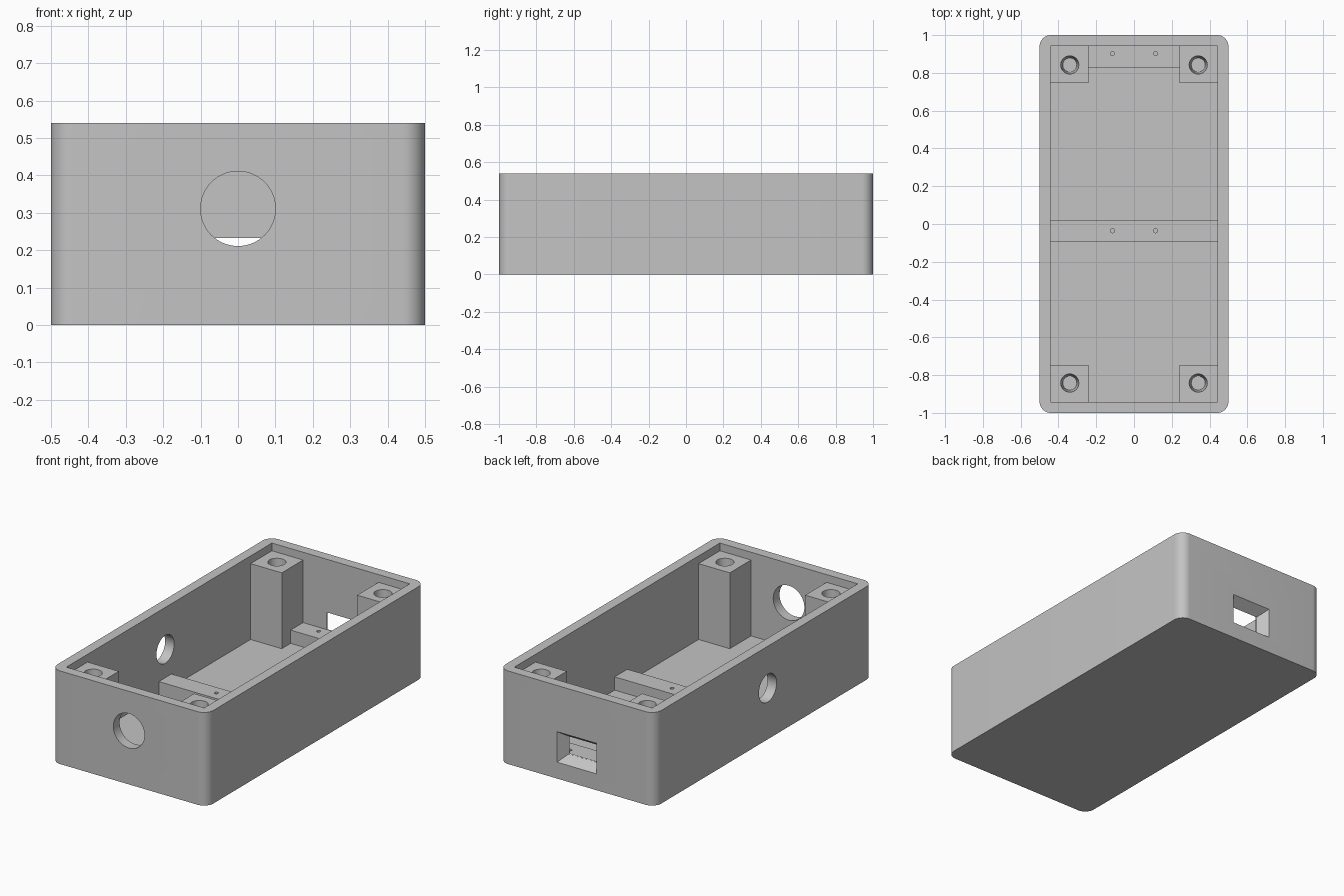
import bpy, bmesh, math
from mathutils import Matrix

cube = bpy.data.objects.get("Cube")
if cube:
    bpy.data.objects.remove(cube, do_unlink=True)

grey = bpy.data.materials.new("plain grey")
grey.use_nodes = True
colour = (0.55, 0.55, 0.55, 1)
grey.diffuse_color = colour
grey.node_tree.nodes["Principled BSDF"].inputs["Base Color"].default_value = colour

HEIGHT, FLOOR, IN_X, IN_Y = 0.54, 0.055, 0.442, 0.942
POST_TOP, BAR_TOP = 0.495, 0.132


def make(name, bm):
    mesh = bpy.data.meshes.new(name)
    bmesh.ops.recalc_face_normals(bm, faces=bm.faces)
    bm.to_mesh(mesh)
    bm.free()
    mesh.materials.append(grey)
    ob = bpy.data.objects.new(name, mesh)
    bpy.context.collection.objects.link(ob)
    return ob


def box(name, lo, hi, round_radius=0):
    bm = bmesh.new()
    bmesh.ops.create_cube(bm, size=1)
    for v in bm.verts:
        v.co = [(a + b) / 2 + c * (b - a) for a, b, c in zip(lo, hi, v.co)]
    if round_radius:
        upright = [e for e in bm.edges
                   if abs(e.verts[0].co.z - e.verts[1].co.z) > 0.1]
        bmesh.ops.bevel(bm, geom=upright, offset=round_radius, segments=12,
                        profile=0.5, affect='EDGES')
    return make(name, bm)


def rod(name, centre, r_low, r_high, depth, axis='Z', sides=48):
    bm = bmesh.new()
    bmesh.ops.create_cone(bm, cap_ends=True, segments=sides, radius1=r_low,
                          radius2=r_high, depth=depth)
    turn = Matrix() if axis == 'Z' else Matrix.Rotation(
        math.pi / 2, 4, 'Y' if axis == 'X' else 'X')
    bm.transform(Matrix.Translation(centre) @ turn)
    return make(name, bm)


def cut(ob, cutters):
    for c in cutters:
        c.hide_render = True
        mod = ob.modifiers.new("cut", 'BOOLEAN')
        mod.operation, mod.solver, mod.object = 'DIFFERENCE', 'EXACT', c
    bpy.context.view_layer.update()
    evaluated = ob.evaluated_get(bpy.context.evaluated_depsgraph_get())
    mesh = bpy.data.meshes.new_from_object(evaluated)
    ob.modifiers.clear()
    ob.data = mesh
    for c in cutters:
        bpy.data.objects.remove(c, do_unlink=True)


# Flared connector window through the back wall
def window_cutter():
    bm = bmesh.new()
    rings = []
    slope = 0.04 / (1 - IN_Y)
    for y in (IN_Y - 0.01, IN_Y, 1.01):
        grow = max(0, y - IN_Y) * slope
        x, low, high = 0.087 + grow, 0.135 - grow, 0.232 + grow
        rings.append([bm.verts.new((sx * x, y, z)) for sx, z in
                      ((-1, low), (1, low), (1, high), (-1, high))])
    for a, b in zip(rings, rings[1:]):
        for i in range(4):
            j = (i + 1) % 4
            bm.faces.new((a[i], a[j], b[j], b[i]))
    bm.faces.new(rings[0])
    bm.faces.new(rings[-1])
    return make("window_cutter", bm)


# Open case with rounded upright corners and wall openings
case = box("case", (-0.5, -1, 0), (0.5, 1, HEIGHT), 0.06)
cut(case, [
    box("cavity", (-IN_X, -IN_Y, FLOOR), (IN_X, IN_Y, 1)),
    rod("front_hole", (0, -0.97, 0.311), 0.1, 0.1, 0.2, 'Y', 64),
    rod("large_side_hole", (-0.47, -0.035, 0.297), 0.081, 0.081, 0.2, 'X'),
    rod("small_side_hole", (-0.47, -0.255, 0.297), 0.072, 0.072, 0.2, 'X'),
    window_cutter(),
])
parts = [case]

# Corner screw posts with tapered holes
for sx, side in ((-1, "right"), (1, "left")):
    for sy, end in ((-1, "front"), (1, "back")):
        xs = sorted((sx * 0.242, sx * (IN_X + 0.01)))
        ys = sorted((sy * 0.747, sy * (IN_Y + 0.01)))
        post = box(f"{end}_{side}_post", (xs[0], ys[0], FLOOR - 0.01),
                   (xs[1], ys[1], POST_TOP))
        cut(post, [rod("screw_hole", (sx * 0.34, sy * 0.842, POST_TOP - 0.1),
                       0.037, 0.048, 0.2)])
        parts.append(post)

# Low mounting bars with pilot holes
for name, x, y0, y1, hole_y in (("back_bar", 0.245, 0.828, IN_Y + 0.005, 0.902),
                                ("middle_bar", IN_X + 0.01, -0.094, 0.022, -0.036)):
    bar = box(name, (-x, y0, FLOOR - 0.01), (x, y1, BAR_TOP))
    cut(bar, [rod("pilot_hole", (hx, hole_y, BAR_TOP), 0.011, 0.011, 0.12, sides=24)
              for hx in (-0.114, 0.114)])
    parts.append(bar)

# Smooth curves, sharp edges
bpy.ops.object.select_all(action='DESELECT')
for ob in parts:
    ob.select_set(True)
bpy.context.view_layer.objects.active = case
bpy.ops.object.shade_smooth_by_angle(angle=math.radians(30))
